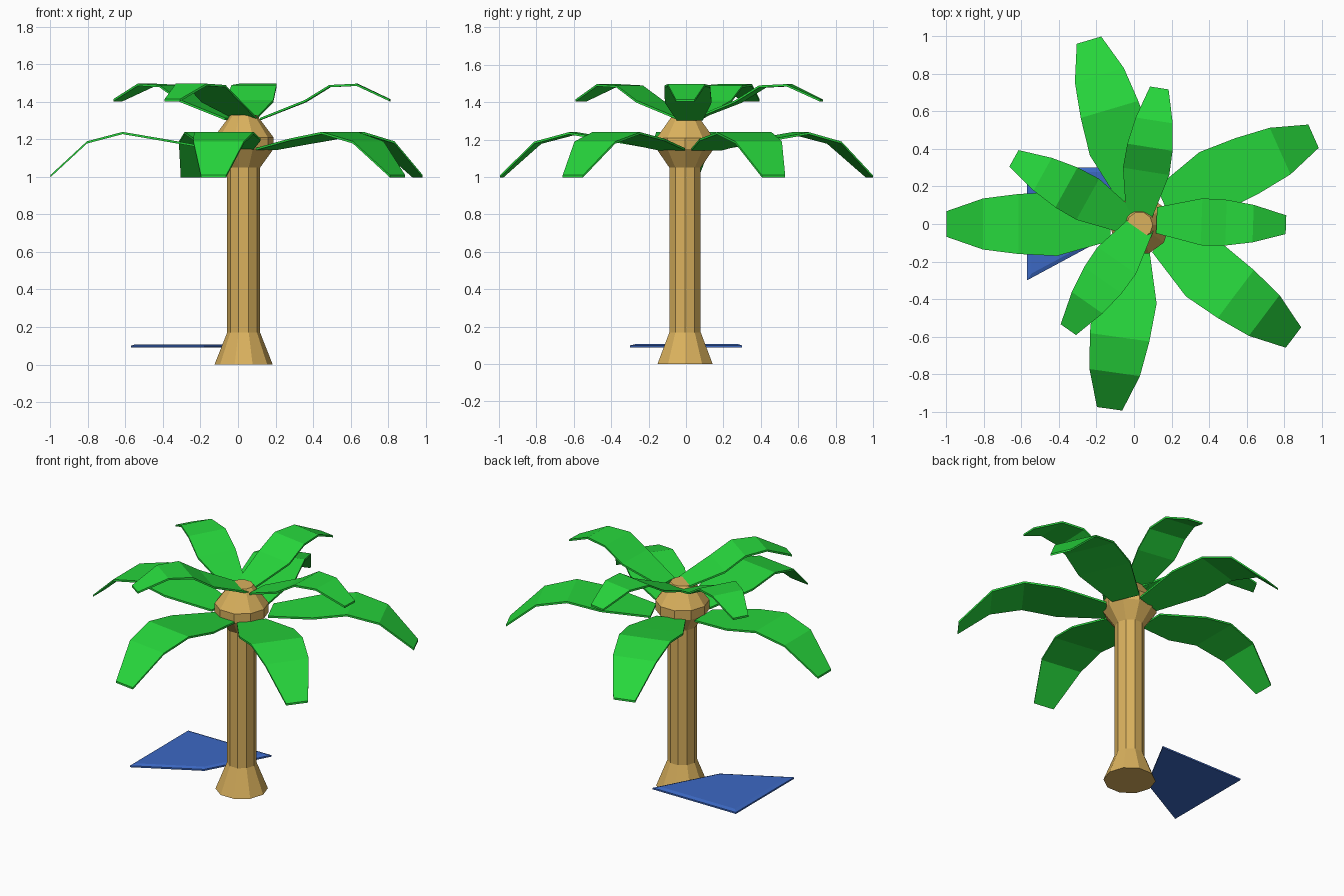
import bpy
from math import radians, sin, cos, pi

if "Cube" in bpy.data.objects:
    bpy.data.objects.remove(bpy.data.objects["Cube"])


def material(name, rgb):
    m = bpy.data.materials.new(name)
    m.diffuse_color = (*rgb, 1)
    m.use_nodes = True
    m.node_tree.nodes["Principled BSDF"].inputs["Base Color"].default_value = m.diffuse_color
    return m


def add_mesh(name, verts, faces, mat):
    me = bpy.data.meshes.new(name)
    me.from_pydata(verts, [], faces)
    me.materials.append(mat)
    ob = bpy.data.objects.new(name, me)
    bpy.context.collection.objects.link(ob)
    return ob


def loft(name, rings, mat):
    """Closed skin over rings of equal length, capped at both ends."""
    n = len(rings[0])
    verts = [v for r in rings for v in r]
    faces = [tuple(reversed(range(n))), tuple(range(len(verts) - n, len(verts)))]
    for i in range(len(rings) - 1):
        for j in range(n):
            k = (j + 1) % n
            faces.append((i*n + j, i*n + k, i*n + n + k, i*n + n + j))
    return add_mesh(name, verts, faces, mat)


bark = material("bark", (0.70, 0.44, 0.11))
green = material("leaf_green", (0.02, 0.68, 0.045))
blue = material("plate_blue", (0.045, 0.14, 0.55))

# Ten-sided trunk with flared foot and swollen crown
SIDES = 10
trunk_profile = [(0.155, 0), (0.088, 0.17), (0.088, 1.05),
                 (0.16, 1.15), (0.16, 1.21), (0.07, 1.33)]
loft("trunk", [[(0.03 + r*cos(2*pi*i/SIDES), -0.005 + r*sin(2*pi*i/SIDES), z)
                for i in range(SIDES)] for r, z in trunk_profile], bark)


def leaf(name, tip, angle, sections, thick=0.012):
    """Bent strip; sections run root to tip as (distance from tip, z, half width)."""
    a = radians(angle)
    c, s = cos(a), sin(a)
    rings = []
    for d, z, w in sections:
        x, y = tip[0] - d*c, tip[1] - d*s
        rings.append([(x + side*w*s, y - side*w*c, z + dz)
                      for side, dz in ((1, -thick), (1, 0), (-1, 0), (-1, -thick))])
    # order so that the faces point outwards
    loft(name, [list(reversed(r)) for r in rings][::-1], green)


# Lower crown of long drooping leaves
long_sections = [(0.875, 1.155, 0.09), (0.59, 1.205, 0.17), (0.385, 1.24, 0.16),
                 (0.195, 1.19, 0.136), (0, 1.01, 0.068)]
lower = [(-1.0, 0, 180), (-0.24, 0.98, 106.5), (0.957, 0.468, 24),
         (0.85, -0.605, -37), (-0.13, -0.985, 262)]
for i, (x, y, a) in enumerate(lower):
    leaf(f"lower_leaf_{i + 1}", (x, y), a, long_sections)

# Upper crown of short raised leaves
short_sections = [(0.69, 1.315, 0.07), (0.45, 1.41, 0.125), (0.32, 1.49, 0.122),
                  (0.175, 1.497, 0.10), (0, 1.415, 0.05)]
upper = [(0.81, -0.004, -2), (0.135, 0.725, 81), (-0.64, 0.35, 151), (-0.35, -0.563, 235)]
for i, (x, y, a) in enumerate(upper):
    leaf(f"upper_leaf_{i + 1}", (x, y), a, short_sections)

# Thin kite-shaped plate with a sloped rim
kite = [(-0.57, 0.3), (-0.57, -0.3), (-0.18, -0.09), (0.03, 0.3)]
mx, my = -0.33, 0.06
loft("ground_plate", [[(mx + (x - mx)*f, my + (y - my)*f, z) for x, y in kite]
                      for f, z in ((1, 0.09), (1, 0.1), (0.9, 0.108))], blue)

# Consistent outward normals
import bmesh
for ob in bpy.context.collection.objects:
    bm = bmesh.new()
    bm.from_mesh(ob.data)
    bmesh.ops.recalc_face_normals(bm, faces=bm.faces)
    bm.to_mesh(ob.data)
    bm.free()
